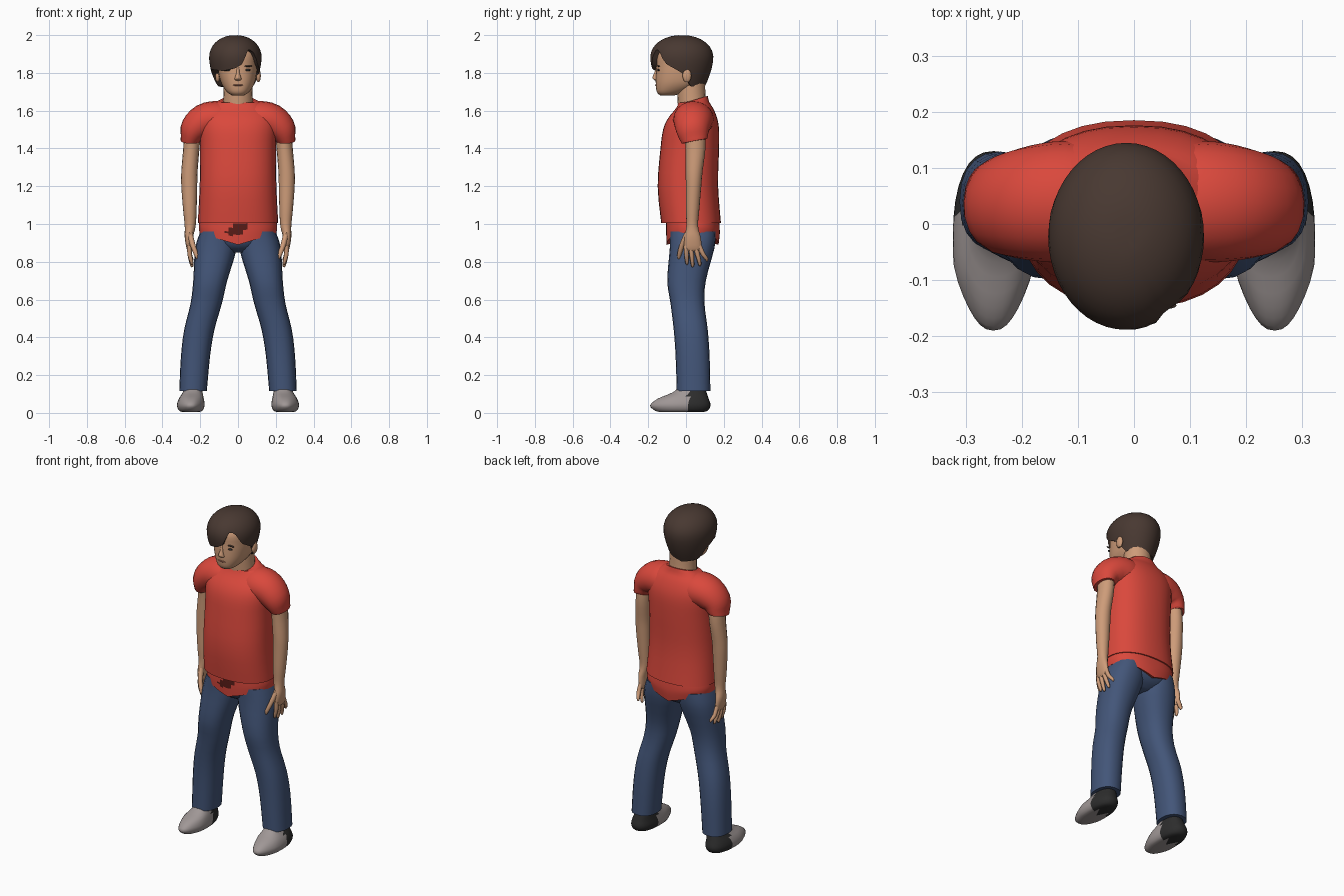
import bpy, bmesh, math
from mathutils import Vector

if "Cube" in bpy.data.objects:
    bpy.data.objects.remove(bpy.data.objects["Cube"])


def material(name, r, g, b):
    m = bpy.data.materials.new(name)
    m.use_nodes = True
    m.diffuse_color = (r, g, b, 1)
    bsdf = next(n for n in m.node_tree.nodes if n.type == "BSDF_PRINCIPLED")
    bsdf.inputs["Base Color"].default_value = (r, g, b, 1)
    bsdf.inputs["Roughness"].default_value = 0.8
    return m


RED = material("shirt red", 0.70, 0.065, 0.045)
STAIN = material("dark red", 0.10, 0.012, 0.009)
BLUE = material("denim blue", 0.056, 0.092, 0.19)
SKIN = material("skin", 0.61, 0.33, 0.19)
HAIR = material("hair brown", 0.065, 0.04, 0.031)
GREY = material("shoe grey", 0.35, 0.31, 0.305)
DARK = material("shoe black", 0.026, 0.026, 0.026)
LIP = material("lip", 0.36, 0.14, 0.09)


def skin_rows(name, rows, mats, rule=None):
    """Closed surface through rings of points, with fan caps."""
    bm = bmesh.new()
    loops = [[bm.verts.new(p) for p in row] for row in rows]
    n = len(loops[0])
    for lo, hi in zip(loops, loops[1:]):
        for i in range(n):
            j = (i + 1) % n
            bm.faces.new((lo[i], lo[j], hi[j], hi[i]))
    for loop in (loops[0], loops[-1]):
        mid = bm.verts.new(sum((v.co for v in loop), Vector()) / n)
        for i in range(n):
            bm.faces.new((loop[i], loop[(i + 1) % n], mid))
    bmesh.ops.recalc_face_normals(bm, faces=bm.faces)
    for f in bm.faces:
        f.smooth = True
        if rule:
            f.material_index = rule(f.calc_center_median())
    me = bpy.data.meshes.new(name)
    bm.to_mesh(me)
    bm.free()
    me.set_sharp_from_angle(angle=math.radians(50))
    for m in mats:
        me.materials.append(m)
    ob = bpy.data.objects.new(name, me)
    bpy.context.collection.objects.link(ob)
    return ob


def smooth_path(keys, sub):
    """Catmull-Rom interpolation through the given stations."""
    out = []
    for i in range(len(keys) - 1):
        k = [keys[max(0, min(len(keys) - 1, i + d))] for d in (-1, 0, 1, 2)]
        for s in range(sub):
            t = s / sub
            out.append([b + 0.5 * t * (c - a + t * (2*a - 5*b + 4*c - d + t * (3*(b - c) + d - a)))
                        for a, b, c, d in zip(*k)])
    return out + [list(keys[-1])]


def loft(name, keys, mats, n=20, power=2.0, sub=3, upright=True, side=1, warp=None, rule=None):
    """Stations are x, y, z, half width, half depth."""
    st = smooth_path([(k[0] * side, *k[1:]) for k in keys], sub)
    rows = []
    for i, (x, y, z, ra, rb) in enumerate(st):
        tan = Vector((0, 0, 1))
        if not upright:
            p, q = st[max(0, i - 1)], st[min(len(st) - 1, i + 1)]
            tan = (Vector(q[:3]) - Vector(p[:3])).normalized()
        a = Vector((0, 1, 0)).cross(tan).normalized()
        b = tan.cross(a)
        row = []
        for k in range(n):
            ang = 2 * math.pi * k / n
            c, s = math.cos(ang), math.sin(ang)
            c = math.copysign(abs(c) ** (2 / power), c)
            s = math.copysign(abs(s) ** (2 / power), s)
            v = Vector((x, y, z)) + a * c * ra + b * s * rb
            row.append(warp(v, i / (len(st) - 1)) if warp else v)
        rows.append(row)
    return skin_rows(name, rows, mats, rule)


def blob(name, loc, size, mat, steps=8):
    rows = []
    for i in range(1, steps):
        t = math.pi * i / steps
        rows.append([Vector(loc) + Vector((size[0] * math.sin(t) * math.cos(u),
                                           size[1] * math.sin(t) * math.sin(u),
                                           -size[2] * math.cos(t)))
                     for u in (2 * math.pi * k / 14 for k in range(14))])
    return skin_rows(name, rows, [mat])


# Shirt body, with the collar sloping down to the front
def collar(v, t):
    v.z += 0.3 * (v.y - 0.07) * max(0, t - 0.85) / 0.15
    return v


loft("shirt_body", [(0, .027, 1.005, .213, .158), (0, .01, 1.2, .203, .16), (0, .02, 1.4, .2, .155),
                    (0, .027, 1.5, .205, .148), (0, .035, 1.56, .2, .13), (0, .045, 1.61, .165, .1),
                    (0, .043, 1.645, .12, .08), (0, .035, 1.665, .088, .08)],
     [RED], n=32, power=2.3, warp=collar)


# Lower shirt edge with its dark patch, dipping towards the middle
def dip(v, t):
    v.z += (0.3 * abs(v.x) - 0.015) * (1 - t)
    return v


def patch(c):
    dx, dz = c.x + 0.005 - 0.8 * (c.z - 0.97), c.z - 0.972
    return int(c.y < 0 and (dx / 0.05) ** 2 + (dz / 0.036) ** 2 < 1)


loft("shirt_tail", [(0, .035, .905, .203, .137), (0, .037, .96, .207, .142), (0, .035, 1.02, .203, .14)],
     [RED, STAIN], n=64, power=2.3, sub=6, warp=dip, rule=patch)

# Trouser seat
loft("trouser_seat", [(0, .03, .85, .07, .06), (0, .033, .88, .15, .105), (0, .037, .93, .192, .13),
                      (0, .037, 1.0, .19, .13)], [BLUE], n=28, power=2.2)

for side, label in ((1, "left"), (-1, "right")):
    # Sleeve and arm
    loft(label + "_sleeve", [(.06, .04, 1.55, .09, .10), (.12, .04, 1.553, .098, .108),
                             (.18, .037, 1.543, .092, .103), (.23, .035, 1.502, .078, .09),
                             (.25, .042, 1.455, .055, .075), (.253, .045, 1.438, .05, .068)],
         [RED], upright=False, side=side)
    loft(label + "_arm", [(.24, .045, 1.5, .045, .055), (.247, .05, 1.4, .043, .053),
                          (.257, .043, 1.28, .043, .045), (.258, .04, 1.2, .042, .041),
                          (.255, .035, 1.08, .036, .036), (.253, .033, .99, .029, .031),
                          (.26, .035, .93, .022, .043), (.256, .037, .87, .016, .046),
                          (.254, .037, .855, .008, .03)], [SKIN], n=16, side=side)
    # Fingers fan out from the palm
    for name, y0, y1, z1 in (("index", 0, .005, .785), ("middle", .024, .035, .772),
                             ("ring", .048, .073, .778), ("little", .07, .11, .802)):
        loft(f"{label}_{name}_finger",
             [(.257, y0, .885, .012, .013), (.256, (y0 + y1) / 2, .84, .012, .012),
              (.245, y1, z1 + .012, .009, .009), (.242, y1, z1, .004, .004)],
             [SKIN], n=8, sub=2, upright=False, side=side)
    loft(label + "_thumb", [(.255, .01, .95, .015, .018), (.24, -.02, .89, .014, .014),
                            (.22, -.036, .835, .011, .011), (.214, -.038, .815, .005, .005)],
         [SKIN], n=8, sub=2, upright=False, side=side)
    # Trouser leg
    loft(label + "_trouser_leg", [(.105, .037, .96, .094, .122), (.117, .032, .87, .11, .118),
                                  (.147, .003, .7, .09, .102), (.168, .008, .58, .083, .09),
                                  (.205, .025, .44, .08, .09), (.225, .035, .3, .077, .09),
                                  (.238, .04, .115, .073, .089)], [BLUE], n=20, power=2.3, side=side)

    # Shoe with grey front and black heel, narrowing at the toe
    def toe(v, t, side=side):
        if v.y < -0.08:
            v.x += (side * 0.252 - v.x) * min(1, (-0.08 - v.y) / 0.11) * 0.3
        return v

    loft(label + "_shoe", [(.25, -.025, .004, .04, .11), (.25, -.025, .012, .062, .14),
                           (.25, -.03, .04, .073, .16), (.247, -.015, .075, .066, .135),
                           (.24, .02, .11, .052, .088), (.238, .035, .15, .045, .06)],
         [GREY, DARK], n=32, power=2.4, side=side, warp=toe, rule=lambda c: int(c.y > 0.015))

# Neck and head
loft("neck", [(0, .04, 1.58, .085, .08), (0, .03, 1.66, .078, .075), (0, .025, 1.77, .075, .075)], [SKIN])
loft("head", [(0, -.1, 1.68, .03, .035), (0, -.08, 1.698, .058, .074), (0, -.04, 1.74, .086, .12),
              (-.002, -.025, 1.79, .1, .134), (-.003, -.018, 1.84, .105, .138),
              (-.005, -.02, 1.9, .104, .132), (-.01, -.02, 1.95, .075, .09), (-.01, -.02, 1.98, .03, .04)],
     [SKIN], n=32, power=2.3)
loft("nose", [(0, -.15, 1.758, .01, .01), (0, -.156, 1.766, .02, .017), (0, -.159, 1.776, .016, .019),
              (0, -.156, 1.80, .009, .012), (0, -.15, 1.83, .007, .008)], [SKIN], n=12)
blob("mouth", (0, -.157, 1.735), (.026, .007, .005), LIP)
for side, label in ((1, "left"), (-1, "right")):
    blob(label + "_ear", (side * .108, .005, 1.785), (.013, .024, .036), SKIN)
    blob(label + "_eye", (side * .05, -.146, 1.815), (.016, .006, .006), DARK)
    blob(label + "_eyebrow", (side * .052, -.145, 1.836), (.024, .007, .004), HAIR)

# Hair: a dome whose lower edge follows the hairline, angle 0 at the front
HAIRLINE = [(-180, 1.715), (-115, 1.73), (-98, 1.79), (-75, 1.82), (-30, 1.81), (0, 1.825), (18, 1.85),
            (27, 1.92), (42, 1.92), (58, 1.85), (90, 1.80), (112, 1.73), (180, 1.715)]


def hairline(deg):
    for (a, za), (b, zb) in zip(HAIRLINE, HAIRLINE[1:]):
        if deg <= b:
            return za + (zb - za) * (deg - a) / (b - a)
    return HAIRLINE[-1][1]


def hair_point(deg, t, shrink=1):
    z = 2.0 - (2.0 - hairline(deg)) * (1 - math.cos(t * math.pi / 2))
    if z > 1.88:
        r = (1 - ((z - 1.88) / 0.12) ** 2.1) ** (1 / 2.1)
    else:
        r = 1 - 0.29 * ((1.88 - z) / 0.16) ** 1.6
    a = math.radians(deg)
    return Vector((-.014 + .139 * r * shrink * math.sin(a), -.022 - .167 * r * shrink * math.cos(a), z))


angles = [-180 + 7.5 * i for i in range(48)]
rows = [[hair_point(d, t / 12) for d in angles] for t in range(1, 13)]
rows.append([hair_point(d, 1, 0.72) for d in angles])
skin_rows("hair", rows, [HAIR])
